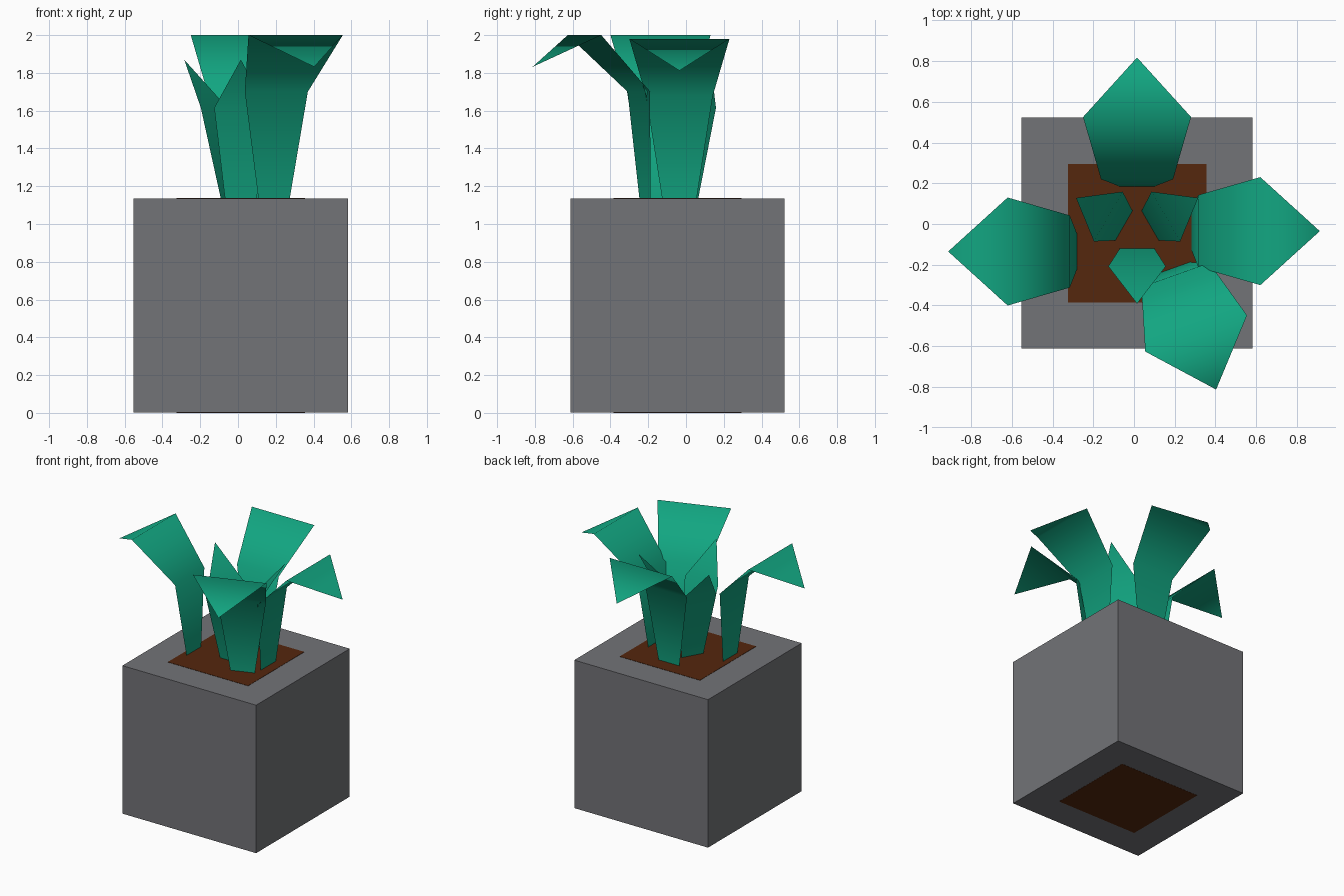
import bpy
from math import radians, sin, cos

if "Cube" in bpy.data.objects:
    bpy.data.objects.remove(bpy.data.objects["Cube"])


def material(name, color):
    m = bpy.data.materials.new(name)
    m.diffuse_color = (*color, 1)
    m.use_nodes = True
    m.node_tree.nodes["Principled BSDF"].inputs["Base Color"].default_value = m.diffuse_color
    return m


pot_grey = material("pot_grey", (0.17, 0.172, 0.185))
soil_brown = material("soil_brown", (0.09, 0.02, 0.004))
leaf_green = material("leaf_green", (0.006, 0.38, 0.22))

CX, CY = 0.015, -0.045  # plant centre


def box(name, size, z0, z1, mat):
    bpy.ops.mesh.primitive_cube_add(size=1, location=(CX, CY, (z0 + z1) / 2))
    ob = bpy.context.object
    ob.name = name
    ob.scale = (size, size, z1 - z0)
    ob.data.materials.append(mat)


def leaf(name, origin, angle, profile):
    """Sheet leaf: profile rows are (distance outwards, half width, z); zero width is the tip."""
    a = radians(angle)
    out, side = (cos(a), sin(a)), (-sin(a), cos(a))
    verts, rows = [], []
    for r, w, z in profile:
        row = []
        for s in ((-1, 1) if w else (0,)):
            row.append(len(verts))
            verts.append((origin[0] + out[0] * r + side[0] * w * s,
                          origin[1] + out[1] * r + side[1] * w * s, z))
        rows.append(row)
    # wound so normals face inwards and up
    faces = [lo[::-1] + hi for lo, hi in zip(rows, rows[1:])]
    faces = [f[::-1] if len(f) == 4 else [f[0], f[2], f[1]][::1] for f in faces]
    faces = [orient(f, verts) for f in faces]
    me = bpy.data.meshes.new(name)
    me.from_pydata(verts, [], faces)
    me.materials.append(leaf_green)
    me.shade_smooth()
    bpy.context.collection.objects.link(bpy.data.objects.new(name, me))


def orient(face, verts):
    # make every leaf face point upwards (all lean outwards)
    p = [verts[i] for i in face]
    area = sum(a[0] * b[1] - b[0] * a[1] for a, b in zip(p, p[1:] + p[:1]))
    return face if area > 0 else face[::-1]


# Pot and the soil core showing at top and bottom
box("pot", 1.134, 0.001, 1.135, pot_grey)
box("soil", 0.68, 0.0, 1.137, soil_brown)

# Large drooping leaves: base centre, direction, height offset
large = {
    "right_leaf": ((0.28, -0.035), 0, -0.02),
    "left_leaf": ((-0.28, -0.135), 180, 0),
    "back_leaf": ((0.015, 0.185), 90, 0),
    "front_leaf": ((0.191, -0.217), -70.4, 0),
}
for name, (origin, angle, dz) in large.items():
    leaf(name, origin, angle, [(0, 0.088, 1.135 + dz), (0.035, 0.177, 1.70 + dz),
                               (0.34, 0.265, 2.0 + dz), (0.632, 0, 1.832 + dz)])

# Small upright inner leaves
for i, angle in enumerate((-90, 30, 150)):
    leaf(f"inner_leaf_{i + 1}", (CX, CY), angle,
         [(0.074, 0.084, 1.135), (0.163, 0.141, 1.615), (0.346, 0, 1.87)])
